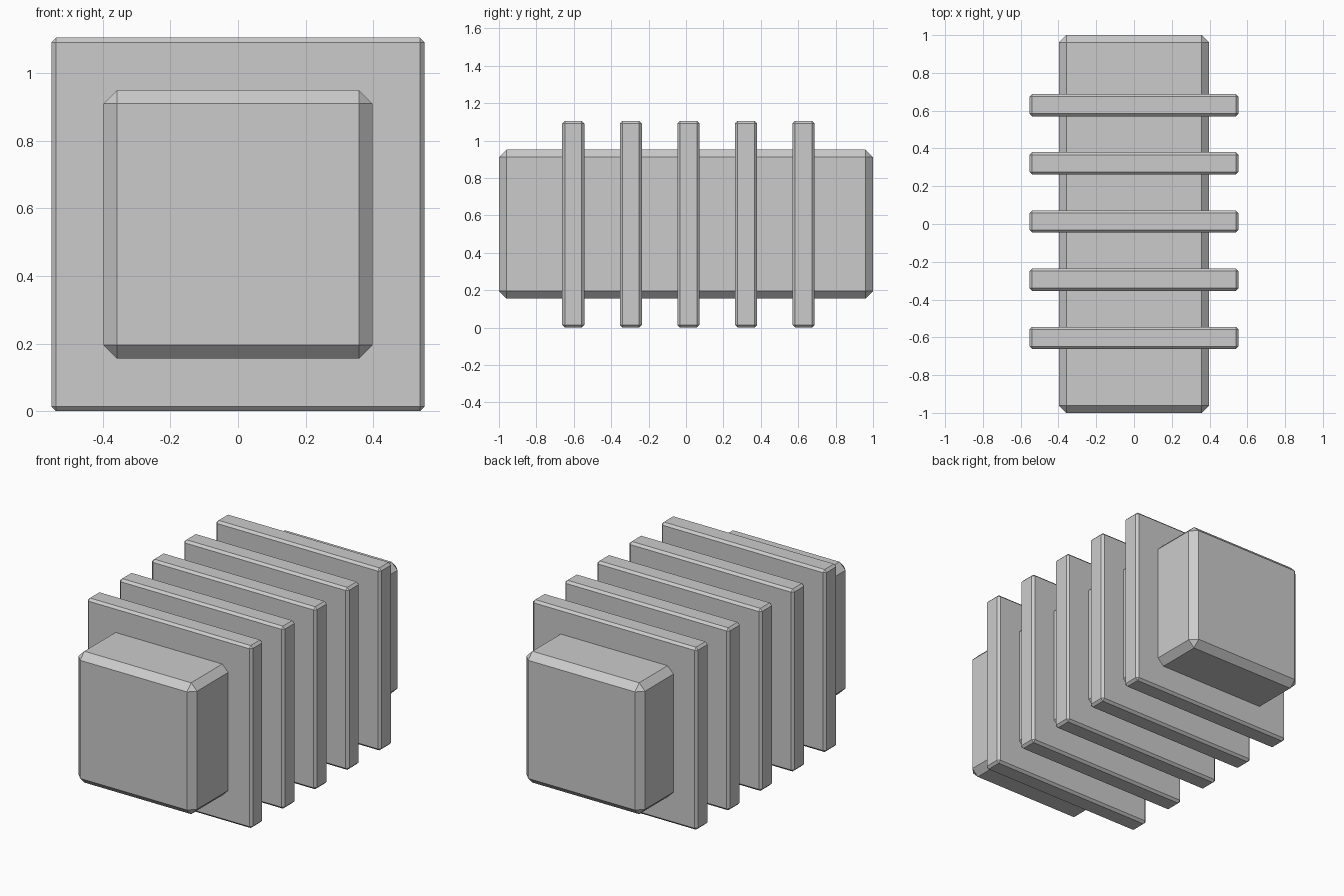
import bpy
import bmesh
from mathutils import Matrix, Vector

default_cube = bpy.data.objects.get("Cube")
if default_cube:
    bpy.data.objects.remove(default_cube, do_unlink=True)

# Single plain grey
grey = bpy.data.materials.new("plain grey")
grey.use_nodes = True
color = (0.6, 0.6, 0.6, 1.0)
grey.diffuse_color = color
grey.node_tree.nodes["Principled BSDF"].inputs["Base Color"].default_value = color

MID_Z = 0.553


def chamfered_box(name, size, y, chamfer):
    """Box centred on the long axis, with every edge cut flat."""
    bm = bmesh.new()
    bmesh.ops.create_cube(bm, size=1, matrix=Matrix.Diagonal(Vector(size)).to_4x4())
    bmesh.ops.bevel(bm, geom=bm.edges[:], offset=chamfer, segments=1,
                    affect='EDGES', profile=0.5)
    mesh = bpy.data.meshes.new(name)
    bm.to_mesh(mesh)
    bm.free()
    mesh.materials.append(grey)
    obj = bpy.data.objects.new(name, mesh)
    obj.location = (0, y, MID_Z)
    bpy.context.collection.objects.link(obj)
    return obj


# Long square core
chamfered_box("core", (0.796, 2.0, 0.796), 0, 0.04)

# Five thin square fins, evenly spaced along the core
for i in range(5):
    chamfered_box(f"fin_{i + 1}", (1.106, 0.118, 1.106), 0.013 + (i - 2) * 0.308, 0.014)
